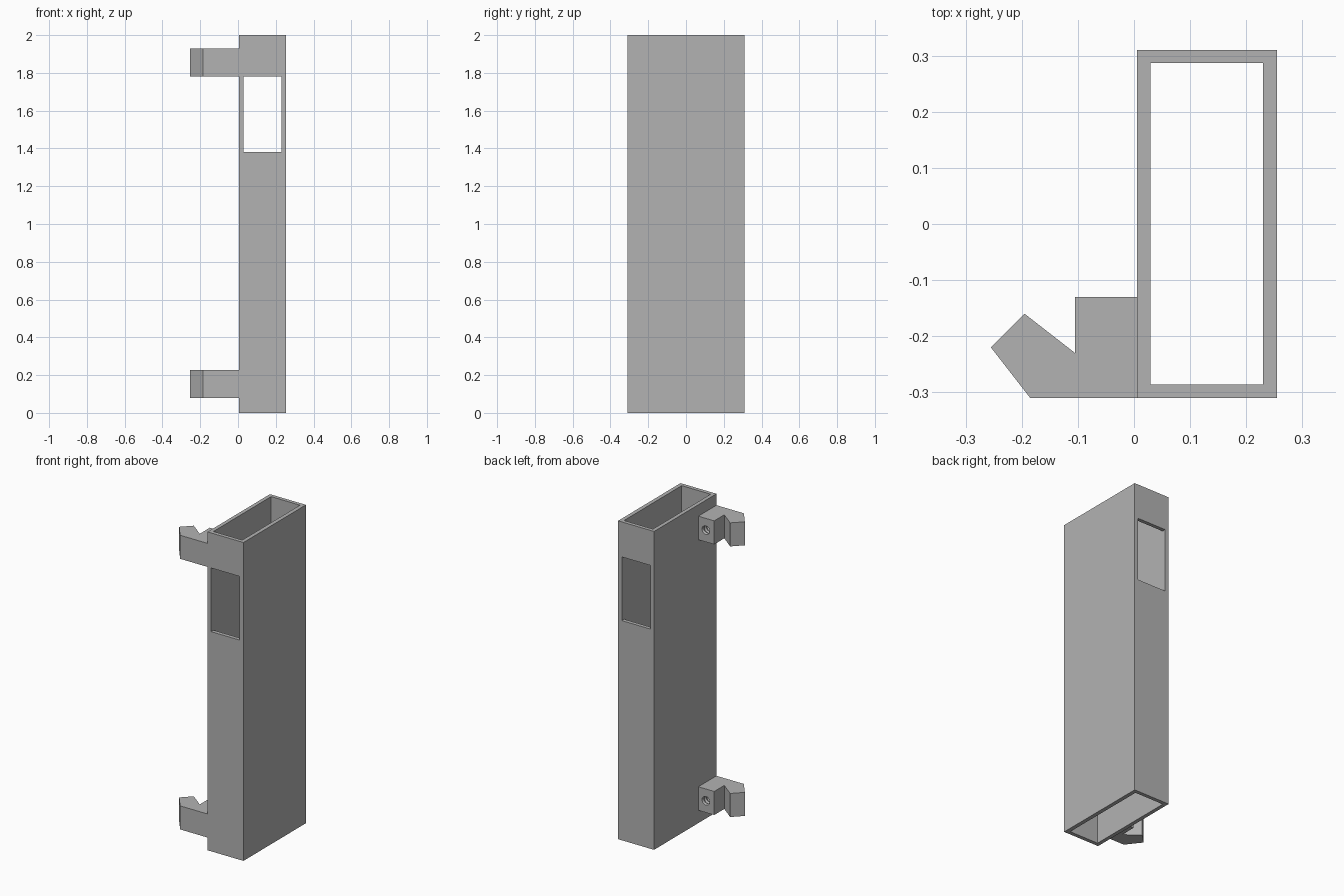
import bpy, bmesh, math
from mathutils import Matrix, Vector

cube = bpy.data.objects.get("Cube")
if cube:
    bpy.data.objects.remove(cube, do_unlink=True)

grey = bpy.data.materials.new("plain grey")
grey.use_nodes = True
grey.diffuse_color = (0.45, 0.45, 0.45, 1)
grey.node_tree.nodes["Principled BSDF"].inputs["Base Color"].default_value = grey.diffuse_color


def finish(name, bm):
    bmesh.ops.recalc_face_normals(bm, faces=bm.faces)
    mesh = bpy.data.meshes.new(name)
    bm.to_mesh(mesh)
    bm.free()
    mesh.materials.append(grey)
    obj = bpy.data.objects.new(name, mesh)
    bpy.context.collection.objects.link(obj)
    return obj


def prism(name, outline, bottom, top):
    """Extrude an xy outline between two heights."""
    bm = bmesh.new()
    face = bm.faces.new([bm.verts.new((x, y, bottom)) for x, y in outline])
    ext = bmesh.ops.extrude_face_region(bm, geom=[face])
    verts = [g for g in ext["geom"] if isinstance(g, bmesh.types.BMVert)]
    bmesh.ops.translate(bm, verts=verts, vec=(0, 0, top - bottom))
    return finish(name, bm)


def box(name, x0, x1, y0, y1, z0, z1):
    return prism(name, [(x0, y0), (x1, y0), (x1, y1), (x0, y1)], z0, z1)


def cut(target, cutter):
    cutter.hide_render = True
    mod = target.modifiers.new("cut", "BOOLEAN")
    mod.operation, mod.solver, mod.object = "DIFFERENCE", "EXACT", cutter
    bpy.context.view_layer.objects.active = target
    bpy.ops.object.modifier_apply(modifier=mod.name)
    bpy.data.objects.remove(cutter, do_unlink=True)


def ribbed_bore(name, x, y, z, radius, depth, ribs=5, sides=20):
    """Screw hole cutter along y, with shallow thread-like ridges."""
    bm = bmesh.new()
    rows = [(radius, 0.01)]
    rows += [(radius if i % 2 == 0 else radius * 0.8, -depth * i / (2 * ribs))
             for i in range(2 * ribs + 1)]
    rings = []
    for r, dy in rows:
        angles = [math.tau * k / sides for k in range(sides)]
        rings.append([bm.verts.new((x + r * math.cos(a), y + dy, z + r * math.sin(a)))
                      for a in angles])
    for a, b in zip(rings, rings[1:]):
        for k in range(sides):
            n = (k + 1) % sides
            bm.faces.new((a[k], a[n], b[n], b[k]))
    bm.faces.new(rings[0])
    bm.faces.new(rings[-1])
    return finish(name, bm)


# Hollow rectangular tube, open at both ends
tube = box("tube_body", 0.005, 0.255, -0.31, 0.31, 0, 2)
cut(tube, box("cavity_cutter", 0.029, 0.23, -0.286, 0.287, -0.1, 2.1))

# Window through the front and back walls
cut(tube, box("window_cutter", 0.03, 0.229, -0.4, 0.4, 1.38, 1.78))

# Two hooked brackets with a screw hole in the back of the block
hook = [(0.005, -0.31), (0.005, -0.13), (-0.105, -0.13), (-0.105, -0.23),
        (-0.195, -0.16), (-0.255, -0.22), (-0.185, -0.31)]
for name, z in (("lower_bracket", 0.08), ("upper_bracket", 1.78)):
    bracket = prism(name, hook, z, z + 0.148)
    cut(bracket, ribbed_bore("bore_cutter", -0.047, -0.13, z + 0.074, 0.027, 0.12))
